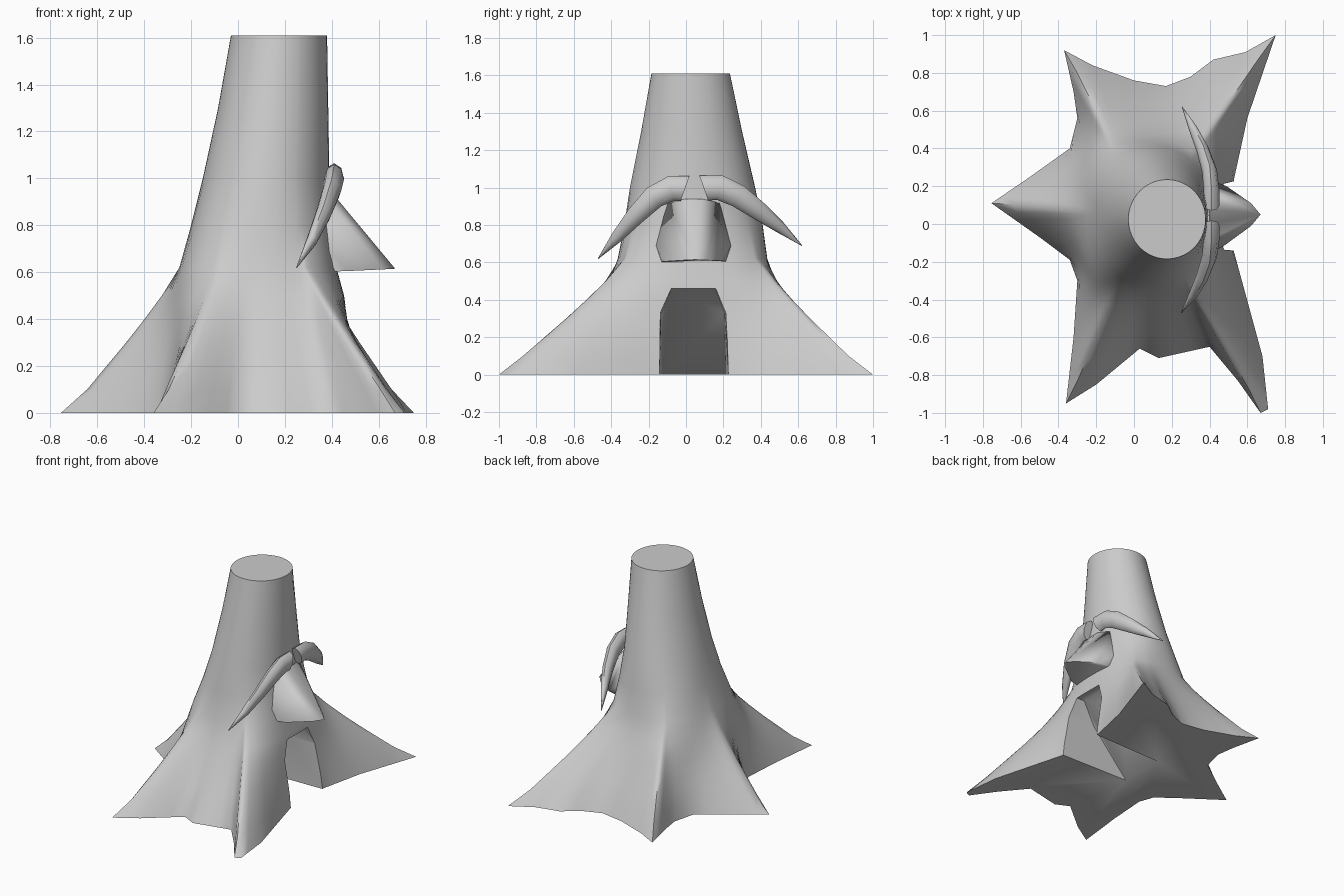
import bpy, bmesh, math
from mathutils import Vector

if "Cube" in bpy.data.objects:
    bpy.data.objects.remove(bpy.data.objects["Cube"])


def smooth(ob, angle):
    bpy.ops.object.select_all(action='DESELECT')
    ob.select_set(True)
    bpy.context.view_layer.objects.active = ob
    bpy.ops.object.shade_smooth_by_angle(angle=math.radians(angle))


def finish(name, bm, angle):
    bmesh.ops.recalc_face_normals(bm, faces=bm.faces)
    me = bpy.data.meshes.new(name)
    bm.to_mesh(me)
    bm.free()
    ob = bpy.data.objects.new(name, me)
    bpy.context.collection.objects.link(ob)
    smooth(ob, angle)
    return ob


def loft(name, rings, angle=60):
    bm = bmesh.new()
    vr = [[bm.verts.new(p) for p in r] for r in rings]
    n = len(vr[0])
    for a, b in zip(vr, vr[1:]):
        for i in range(n):
            j = (i + 1) % n
            bm.faces.new((a[i], a[j], b[j], b[i]))
    bm.faces.new(vr[0][::-1])
    bm.faces.new(vr[-1])
    return finish(name, bm, angle)


# Trunk: star-shaped root outline on the ground blending into tapering ovals
star = [(.75, 1), (.59, .91), (.42, .87), (.3, .78), (.17, .73), (0, .76),
        (-.22, .84), (-.37, .92), (-.32, .7), (-.3, .56), (-.34, .4),
        (-.55, .25), (-.755, .11), (-.5, -.07), (-.34, -.19), (-.3, -.3),
        (-.32, -.6), (-.36, -.95), (-.2, -.85), (.03, -.66), (.13, -.71),
        (.4, -.65), (.55, -.83), (.67, -1), (.71, -.98), (.68, -.7),
        (.53, -.15), (.53, .24), (.6, .56)]
outline = []
for a, b in zip(star, star[1:] + star[:1]):
    a, b = Vector(a), Vector(b)
    k = max(1, math.ceil((b - a).length / 0.1))
    outline += [a.lerp(b, i / k) for i in range(k)]

# z, root spread, squareness, oval centre x/y, oval radii x/y
low = (3.3, .09, .035, .35, .40)
levels = [(0, 1) + low, (.1, .83) + low, (.2, .65) + low, (.3, .47) + low,
          (.4, .3) + low, (.5, .14) + low, (.62, 0, 2.8, .085, .035, .335, .40),
          (.8, 0, 2.3, .1, .04, .3, .37), (1, 0, 2, .12, .035, .27, .335),
          (1.3, 0, 2, .15, .03, .235, .27), (1.61, 0, 2, .175, .025, .205, .21)]
rings = []
for z, f, e, cx, cy, rx, ry in levels:
    ring = []
    for p in outline:
        t = math.atan2(p.y - .03, p.x - .1)
        d = Vector((math.cos(t), math.sin(t)))
        r = (abs(d.x / rx) ** e + abs(d.y / ry) ** e) ** (-1 / e)
        ring.append((Vector((cx, cy)) + d * r).lerp(p, f))
    if .1 <= z < .7:  # round the root ridges
        n = len(ring)
        ring = [ring[i] * .5 + (ring[i - 1] + ring[(i + 1) % n]) * .25 for i in range(n)]
    rings.append([(q.x, q.y, z) for q in ring])
trunk = loft("trunk", rings)

# Mouth hollow: open arch between the front roots, sloping back to the ground
arch = [(-.15, -.05), (.235, -.05), (.225, .33), (.17, .46), (-.09, .46), (-.15, .33)]
depth = [-.08, -.08, .26, .39, .39, .26]
front = [(.9, y, z) for y, z in arch]
back = [(x, .04 + (y - .04) * .9, z) for x, (y, z) in zip(depth, arch)]
cutter = loft("mouth_cutter", [back, front])
cutter.hide_render = True
mod = trunk.modifiers.new("mouth", 'BOOLEAN')
mod.operation = 'DIFFERENCE'
mod.solver = 'EXACT'
mod.object = cutter
bpy.context.view_layer.objects.active = trunk
bpy.ops.object.modifier_apply(modifier=mod.name)
bpy.data.objects.remove(cutter)
smooth(trunk, 60)

# Nose: wedge jutting out above the mouth, flaring into the trunk
bm = bmesh.new()
for p in [(.67, .05, .615), (.62, -.01, .612), (.62, .11, .612), (.47, -.12, .605),
          (.49, .2, .61), (.39, -.16, .69), (.39, .24, .69), (.37, -.1, .92),
          (.37, .18, .92), (.4, .0, .94), (.4, .08, .94), (.3, -.15, .6), (.3, .23, .6)]:
    bm.verts.new(p)
bmesh.ops.convex_hull(bm, input=bm.verts)
finish("nose", bm, 70)


# Brows: curved tapering horns
def brow(name, path):
    sizes = [(.067, .042), (.067, .042), (.062, .04), (.05, .034), (.032, .024), (.002, .002)]
    out = []
    for i, (c, (h, w)) in enumerate(zip(path, sizes)):
        a = Vector(path[max(i - 1, 0)])
        b = Vector(path[min(i + 1, len(path) - 1)])
        t = (b - a).normalized()
        up = Vector((1, 0, 0)).cross(t).normalized()
        if up.z < 0:
            up = -up
        if i == 0:  # slanted inner end
            up = Vector((0, -.35 * math.copysign(1, t.y), 1))
        side = t.cross(up).normalized()
        out.append([Vector(c) + up * h * math.sin(k * math.pi / 4)
                    + side * w * math.cos(k * math.pi / 4) for k in range(8)])
    return loft(name, out)


brow("brow_left", [(.41, -.005, .995), (.41, -.08, .995), (.4, -.17, .95),
                   (.365, -.27, .85), (.315, -.37, .735), (.25, -.47, .62)])
brow("brow_right", [(.41, .095, .998), (.41, .18, 1.0), (.4, .28, .955),
                    (.365, .39, .875), (.315, .5, .79), (.255, .62, .69)])
